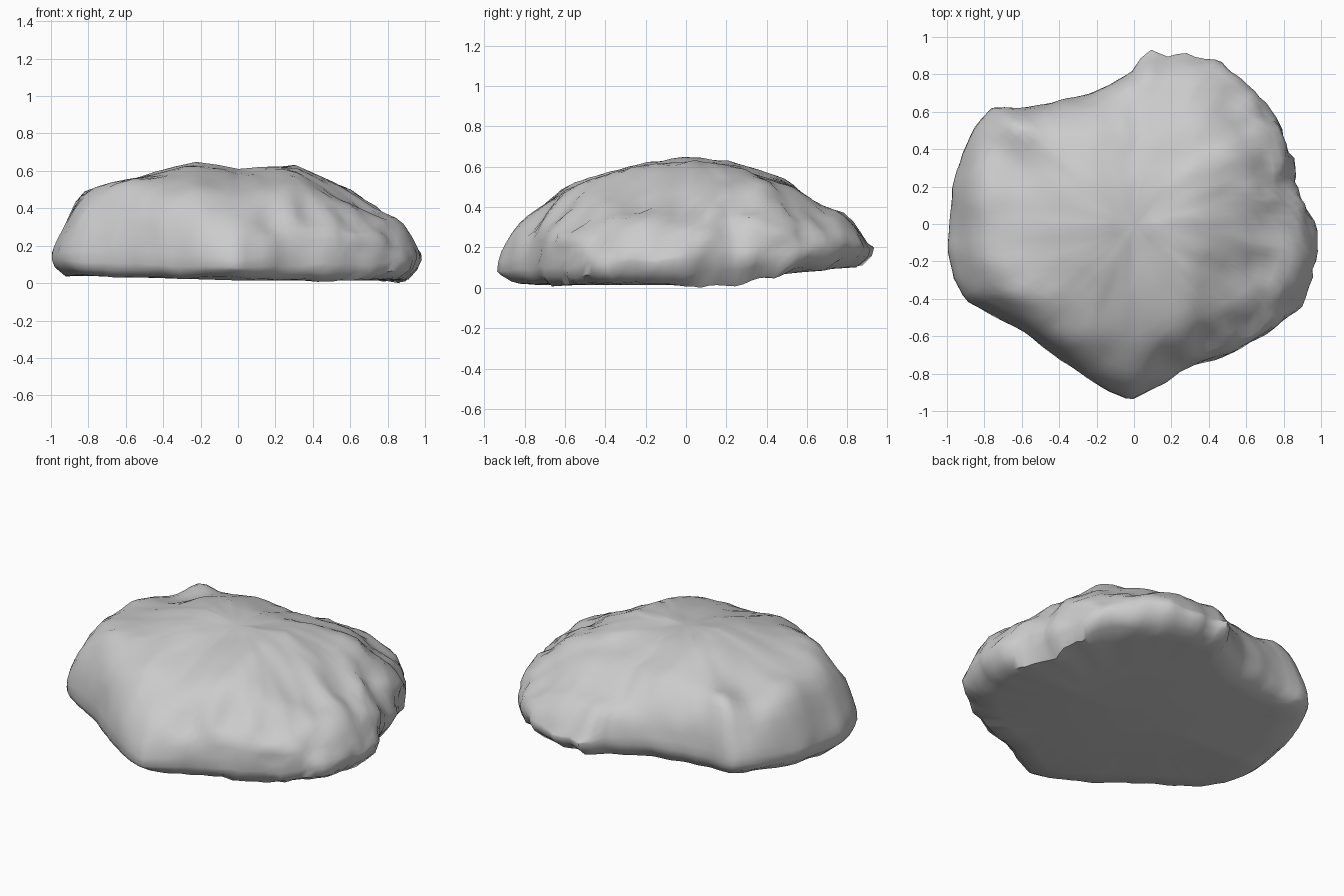
import bpy
import bmesh
import math
from mathutils import Vector, noise

default_cube = bpy.data.objects.get("Cube")
if default_cube:
    bpy.data.objects.remove(default_cube, do_unlink=True)

# Plan outline of the boulder, counterclockwise
OUTLINE = [
    (1, -.15), (.97, 0), (.9, .13), (.84, .22), (.84, .35), (.79, .52),
    (.71, .65), (.61, .73), (.46, .85), (.27, .91), (.17, .89), (.08, .94),
    (0, .82), (-.1, .76), (-.25, .69), (-.6, .62), (-.75, .63), (-.83, .55),
    (-.92, .38), (-.97, .22), (-1, -.13), (-.96, -.3), (-.9, -.41),
    (-.8, -.46), (-.6, -.57), (-.4, -.72), (-.15, -.89), (-.02, -.94),
    (.18, -.84), (.25, -.78), (.5, -.69), (.73, -.58), (.9, -.43), (.96, -.3),
]
# Crest height across the width and along the depth
WIDTH_CREST = [(-1, .25), (-.84, .44), (-.68, .5), (-.4, .6), (-.22, .635),
               (0, .6), (.3, .62), (.58, .49), (.75, .39), (.9, .3), (1, .18)]
DEPTH_CREST = [(-.92, .28), (-.85, .34), (-.6, .49), (-.4, .56), (-.2, .61),
               (0, .63), (.2, .62), (.5, .53), (.6, .46), (.66, .41),
               (.78, .39), (.85, .33), (.92, .2)]
# Ridges (positive) and hollows (negative): x, y, height, radius
LUMPS = [
    (-.83, .35, .03, .16), (-.84, .1, .05, .16), (-.62, .55, .09, .13),
    (-.76, -.2, .05, .15), (-.6, -.38, .06, .15), (-.6, .25, -.02, .15),
    (.55, .4, .05, .14), (.82, .3, .04, .1), (.72, .02, -.03, .1),
    (.62, -.25, -.03, .1), (.24, .38, -.03, .1),
    (.18, -.74, -.06, .08), (.38, -.64, -.07, .09), (.62, -.55, -.06, .09),
]
SEGMENTS = 128
TOP_RINGS = [.995, .98, .96, .93, .89, .84, .78, .71, .63, .54, .44, .34, .23, .12]


def interpolate(table, value):
    """Piecewise linear lookup."""
    if value <= table[0][0]:
        return table[0][1]
    for (a, fa), (b, fb) in zip(table, table[1:]):
        if value <= b:
            return fa + (fb - fa) * (value - a) / (b - a)
    return table[-1][1]


def outline_radius(angle):
    """Distance from the centre to the outline in one direction."""
    direction = Vector((math.cos(angle), math.sin(angle)))
    for i, start in enumerate(OUTLINE):
        a, b = Vector(start), Vector(OUTLINE[(i + 1) % len(OUTLINE)])
        side_a, side_b = direction.cross(a), direction.cross(b)
        if side_a <= 0 < side_b and direction.dot(a + b) > 0:
            return a.lerp(b, side_a / (side_a - side_b)).length
    return 1


def base_height(x, y):
    """Underside rising gently towards the back and the right flank."""
    return .005 + .11 * max(0, y) + .03 * max(0, -x) + .2 * max(0, -y - .75)


def waist_height(x, y):
    return .13 + .06 * y


def top_height(x, y, t):
    """Dome with a steep rounded rim, plus ridges and hollows."""
    crest = interpolate(WIDTH_CREST, x) * interpolate(DEPTH_CREST, y) / .63
    waist = waist_height(x, y)
    z = waist + max(crest - waist, .03) * (1 - t ** 13) ** .55
    fade = min(1, (1 - t) * 12)
    for cx, cy, height, radius in LUMPS:
        spread = ((x - cx) ** 2 + (y - cy) ** 2) / radius ** 2
        z += fade * height * math.exp(-spread)
    return max(z, base_height(x, y) + .05)


def roughen(point, t):
    """Broken rock on the left and the front rim, smoother elsewhere."""
    broken = min(max((point.x - .15) * 2, 0), 1)
    amount = .01 + .025 * broken * t
    coarse = noise.noise_vector(point * 5)
    fine = noise.noise_vector(point * 12)
    return point + (coarse + fine * .6) * amount


def build_boulder():
    bm = bmesh.new()
    angles = [math.tau * i / SEGMENTS for i in range(SEGMENTS)]
    radii = [outline_radius(a) for a in angles]

    def ring(t, height, rough=True):
        verts = []
        for angle, radius in zip(angles, radii):
            x, y = t * radius * math.cos(angle), t * radius * math.sin(angle)
            point = Vector((x, y, height(x, y, t)))
            verts.append(bm.verts.new(roughen(point, t) if rough else point))
        return verts

    def underside(x, y, t):
        return base_height(x, y)

    def lower_side(x, y, t):
        return (base_height(x, y) + waist_height(x, y)) / 2

    # Flat underside, then the side wall, then the dome
    rings = [ring(.5, underside, False), ring(.8, underside, False),
             ring(.93, underside), ring(.985, lower_side),
             ring(1, lambda x, y, t: waist_height(x, y))]
    rings += [ring(t, top_height) for t in TOP_RINGS]
    for low, high in zip(rings, rings[1:]):
        for i in range(SEGMENTS):
            j = (i + 1) % SEGMENTS
            bm.faces.new((low[i], low[j], high[j], high[i]))

    # Close both ends with fans
    bottom = bm.verts.new((0, 0, underside(0, 0, 0)))
    top = bm.verts.new(roughen(Vector((0, 0, top_height(0, 0, 0))), 0))
    for i in range(SEGMENTS):
        j = (i + 1) % SEGMENTS
        bm.faces.new((bottom, rings[0][j], rings[0][i]))
        bm.faces.new((top, rings[-1][i], rings[-1][j]))

    # Rest the boulder on the ground
    lowest = min(v.co.z for v in bm.verts)
    bmesh.ops.translate(bm, verts=bm.verts, vec=(0, 0, -lowest))
    bmesh.ops.recalc_face_normals(bm, faces=bm.faces)
    mesh = bpy.data.meshes.new("boulder")
    bm.to_mesh(mesh)
    bm.free()
    return mesh


# Stone material
stone = bpy.data.materials.new("stone_grey")
stone.use_nodes = True
colour = (.6, .6, .6, 1)
stone.diffuse_color = colour
stone.node_tree.nodes["Principled BSDF"].inputs["Base Color"].default_value = colour

boulder = bpy.data.objects.new("boulder", build_boulder())
boulder.data.materials.append(stone)
bpy.context.collection.objects.link(boulder)
bpy.ops.object.select_all(action="DESELECT")
boulder.select_set(True)
bpy.context.view_layer.objects.active = boulder
bpy.ops.object.shade_smooth_by_angle(angle=math.radians(50))
